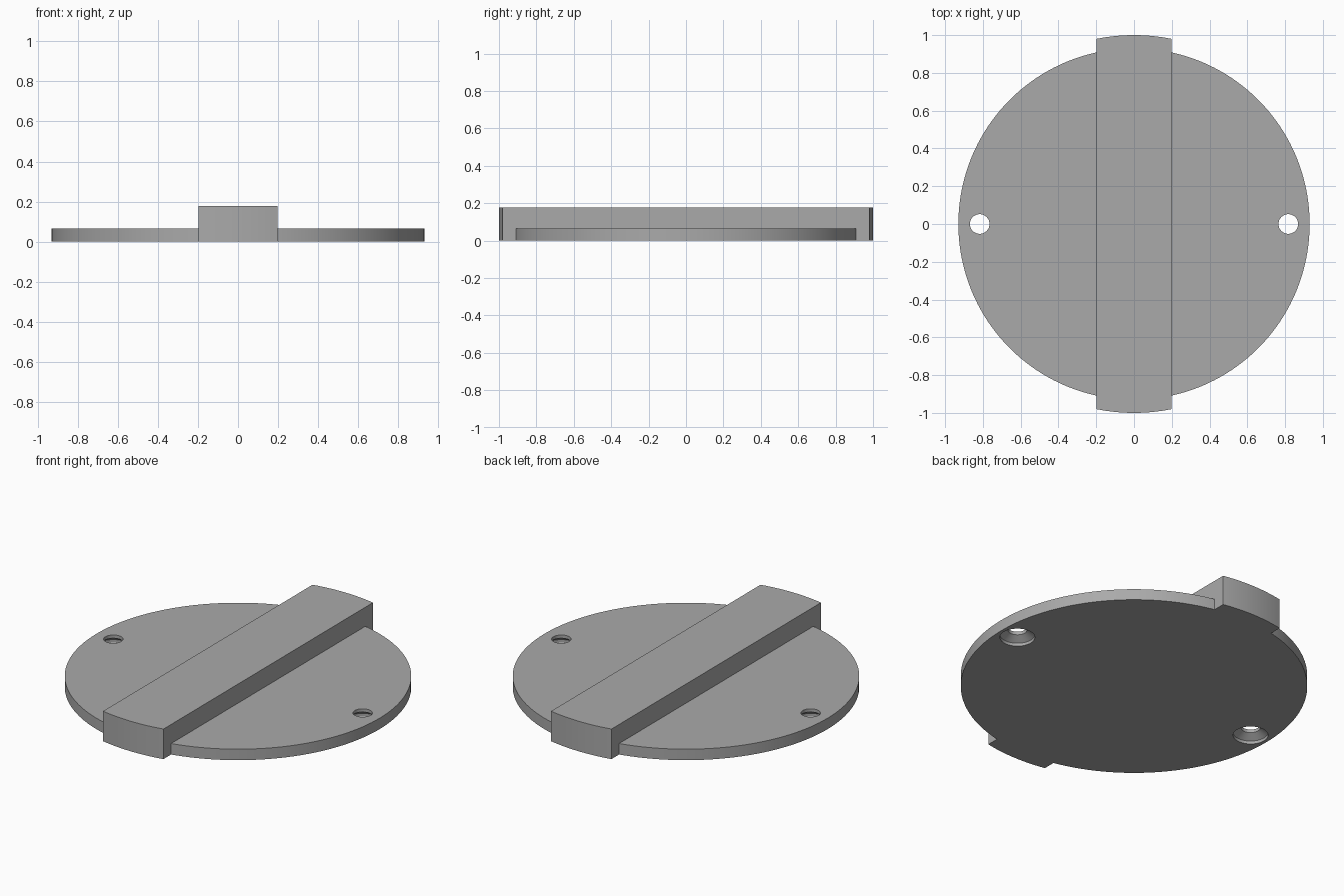
import bpy
from math import sin, cos, asin, radians

if "Cube" in bpy.data.objects:
    bpy.data.objects.remove(bpy.data.objects["Cube"])

PLATE_R, PLATE_H = 0.93, 0.065
BAR_R, BAR_HALF, BAR_H = 1.0, 0.198, 0.178
HOLE_X, HOLE_R, SINK_R = 0.817, 0.052, 0.094

grey = bpy.data.materials.new("plain grey")
grey.use_nodes = True
color = (0.4, 0.4, 0.4, 1)
grey.diffuse_color = color
grey.node_tree.nodes["Principled BSDF"].inputs["Base Color"].default_value = color


def make(name, verts, faces):
    mesh = bpy.data.meshes.new(name)
    mesh.from_pydata(verts, [], faces)
    mesh.materials.append(grey)
    obj = bpy.data.objects.new(name, mesh)
    bpy.context.collection.objects.link(obj)
    return obj


def stack(name, rings):
    """Closed solid through equal-length rings, listed bottom to top."""
    n = len(rings[0])
    faces = [tuple(reversed(range(n))), tuple(range((len(rings) - 1) * n, len(rings) * n))]
    for k in range(len(rings) - 1):
        for i in range(n):
            j = (i + 1) % n
            faces.append((k * n + i, k * n + j, (k + 1) * n + j, (k + 1) * n + i))
    return make(name, [p for ring in rings for p in ring], faces)


def circle(r, z, n, x=0):
    step = radians(360 / n)
    return [(x + r * cos(i * step), r * sin(i * step), z) for i in range(n)]


def boolean(target, other, operation):
    mod = target.modifiers.new(operation.lower(), 'BOOLEAN')
    mod.operation, mod.solver, mod.object = operation, 'EXACT', other
    bpy.context.view_layer.objects.active = target
    bpy.ops.object.modifier_apply(modifier=mod.name)
    bpy.data.objects.remove(other)


# Round base plate
plate = stack("round_plate_with_grip_bar", [circle(PLATE_R, z, 160) for z in (0, PLATE_H)])

# Grip bar with rounded ends, joined to the plate
half = asin(BAR_HALF / BAR_R)
arc = [(BAR_R * sin(half * t / 8), -BAR_R * cos(half * t / 8)) for t in range(-8, 9)]
outline = arc + [(-x, -y) for x, y in arc]
bar = stack("grip_bar", [[(x, y, z) for x, y in outline] for z in (0, BAR_H)])
boolean(plate, bar, 'UNION')

# Screw holes, countersunk from below
for side in (-1, 1):
    profile = [(SINK_R, -0.05), (SINK_R, 0.018), (HOLE_R, 0.046), (HOLE_R, 0.12)]
    cutter = stack("screw_hole", [circle(r, z, 48, side * HOLE_X) for r, z in profile])
    boolean(plate, cutter, 'DIFFERENCE')

# Smooth round walls, sharp rims
bpy.ops.object.select_all(action='DESELECT')
plate.select_set(True)
bpy.context.view_layer.objects.active = plate
bpy.ops.object.shade_smooth_by_angle(angle=radians(25))
